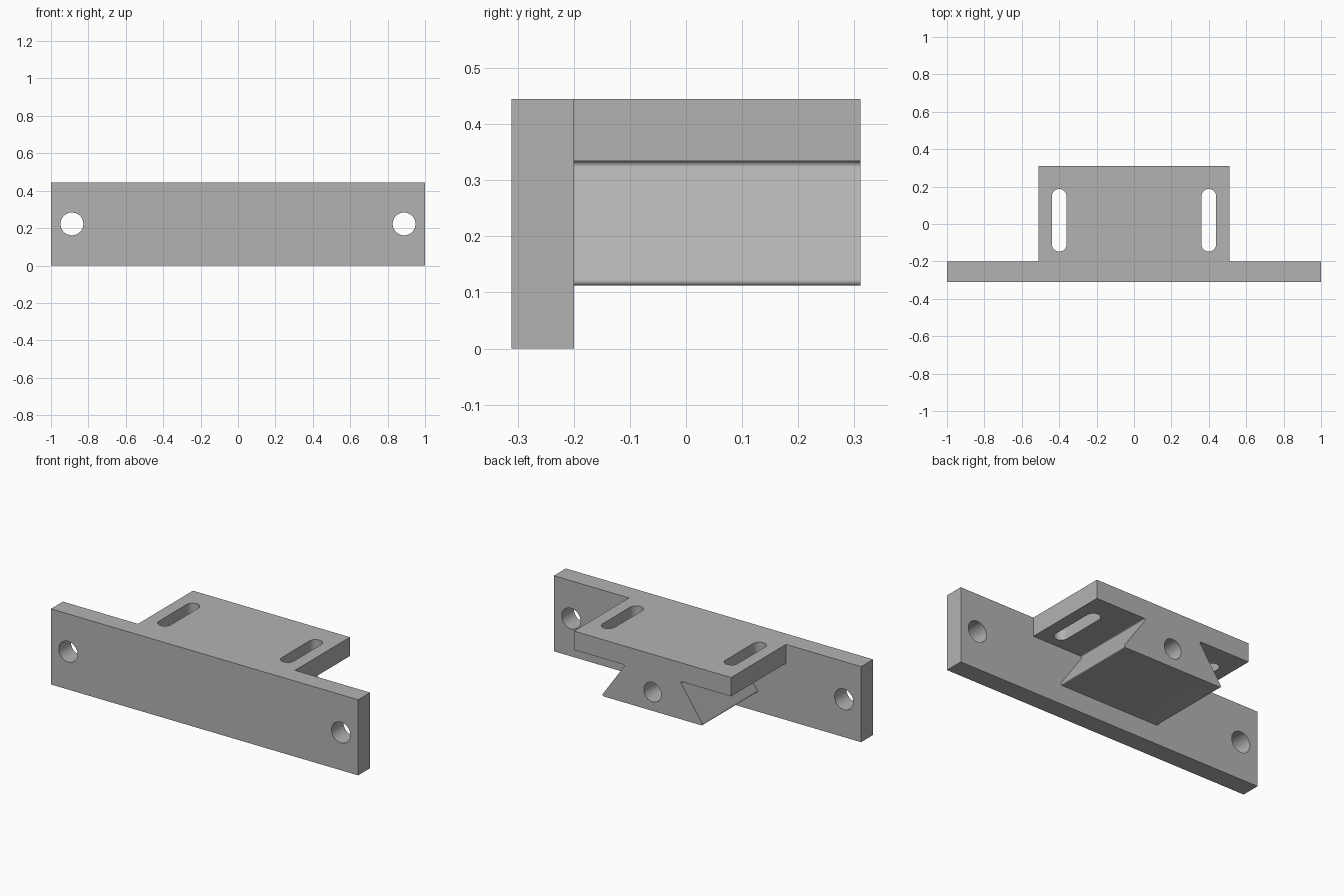
import bpy, bmesh, math
from mathutils import Vector, Matrix

if "Cube" in bpy.data.objects:
    bpy.data.objects.remove(bpy.data.objects["Cube"])

H = 0.445                  # overall height
Y0, Y1, Y2 = -0.311, -0.2, 0.311   # plate front, plate back, carriage back

grey = bpy.data.materials.new("plain grey")
grey.diffuse_color = (0.45, 0.45, 0.45, 1)
grey.use_nodes = True
grey.node_tree.nodes["Principled BSDF"].inputs["Base Color"].default_value = grey.diffuse_color


def prism(name, pts, to3d, depth):
    """Extrude a closed 2D outline along a depth vector."""
    bm = bmesh.new()
    face = bm.faces.new([bm.verts.new(to3d(*p)) for p in pts])
    new = bmesh.ops.extrude_face_region(bm, geom=[face])["geom"]
    bmesh.ops.translate(bm, vec=depth, verts=[v for v in new if isinstance(v, bmesh.types.BMVert)])
    bmesh.ops.recalc_face_normals(bm, faces=bm.faces)
    me = bpy.data.meshes.new(name)
    bm.to_mesh(me)
    bm.free()
    me.materials.append(grey)
    ob = bpy.data.objects.new(name, me)
    bpy.context.collection.objects.link(ob)
    return ob


def rounded(prev, corner, nxt, r, n=6):
    """Arc points that replace a profile corner."""
    c = Vector(corner)
    a, b = (Vector(prev) - c).normalized(), (Vector(nxt) - c).normalized()
    half = a.angle(b) / 2
    centre = c + (a + b).normalized() * r / math.sin(half)
    s = c + a * r / math.tan(half) - centre
    e = c + b * r / math.tan(half) - centre
    turn = math.atan2(s.x * e.y - s.y * e.x, s.dot(e))
    return [tuple(centre + Matrix.Rotation(turn * i / n, 2) @ s) for i in range(n + 1)]


def circle(cx, cz, r, n=48):
    return [(cx + r * math.cos(2 * math.pi * i / n), cz + r * math.sin(2 * math.pi * i / n))
            for i in range(n)]


def slot(cx, ya, yb, r, n=16):
    top = [(cx + r * math.cos(math.pi * i / n), yb - r + r * math.sin(math.pi * i / n))
           for i in range(n + 1)]
    return top + [(2 * cx - x, ya + yb - y) for x, y in top]


def boolean(target, other, op):
    m = target.modifiers.new(op.lower(), "BOOLEAN")
    m.operation, m.solver, m.object = op, "EXACT", other
    bpy.context.view_layer.objects.active = target
    bpy.ops.object.modifier_apply(modifier=m.name)
    bpy.data.objects.remove(other)


# Mounting plate
bracket = prism("mounting_bracket", [(-1, 0), (1, 0), (1, H), (-1, H)],
                lambda x, z: (x, Y0, z), (0, Y1 - Y0, 0))

# Flange with a dovetail rail below, sharing one profile
edge, neck, tip = (0.511, 0.334), (0.178, 0.334), (0.333, 0.112)
half = [(0.511, H), edge]
half += rounded(edge, neck, tip, 0.008)
half += rounded(neck, tip, (0, 0.112), 0.008)
profile = half + [(-x, z) for x, z in reversed(half)]
rail = prism("dovetail_carriage", profile, lambda x, z: (x, Y1 - 0.05, z), (0, Y2 - Y1 + 0.05, 0))
boolean(bracket, rail, "UNION")

# Bolt holes and adjustment slots on both sides
for side in (-1, 1):
    boolean(bracket, prism("bolt_cutter", circle(side * 0.888, H / 2, 0.061),
                           lambda x, z: (x, Y0 - 0.1, z), (0, 0.4, 0)), "DIFFERENCE")
    boolean(bracket, prism("slot_cutter", slot(side * 0.4, -0.147, 0.187, 0.039),
                           lambda x, y: (x, y, 0.3), (0, 0, 0.3)), "DIFFERENCE")

# Blind hole in the end of the dovetail
boolean(bracket, prism("end_hole_cutter", circle(0, H / 2, 0.057),
                       lambda x, z: (x, Y2 - 0.33, z), (0, 0.5, 0)), "DIFFERENCE")

# Smooth the bores and fillets, keep the edges crisp
bpy.ops.object.select_all(action="DESELECT")
bracket.select_set(True)
bpy.context.view_layer.objects.active = bracket
bpy.ops.object.shade_smooth_by_angle(angle=math.radians(30))
